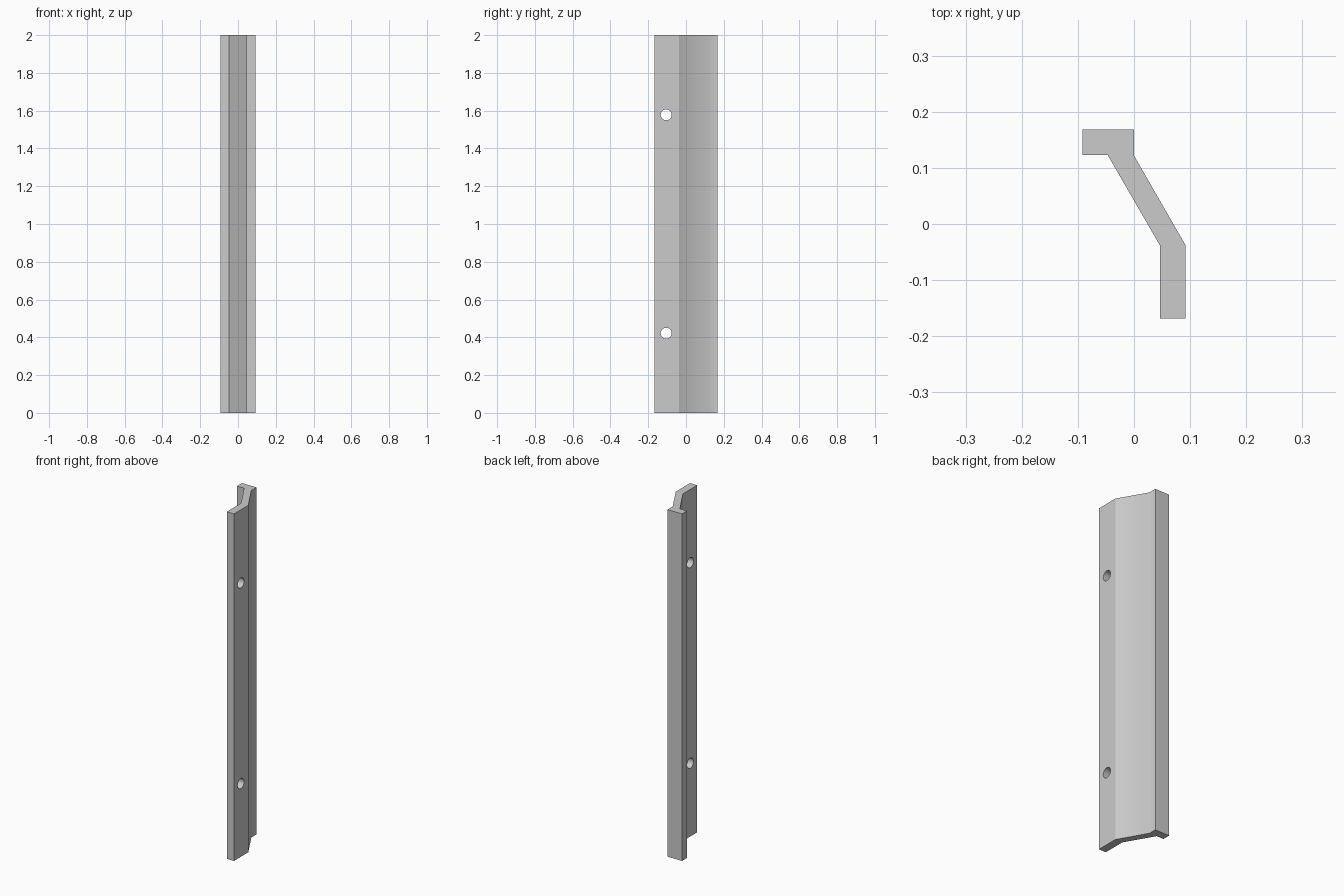
import bpy, bmesh, math
from mathutils import Matrix

if "Cube" in bpy.data.objects:
    bpy.data.objects.remove(bpy.data.objects["Cube"], do_unlink=True)

LENGTH = 2.0
HOLE_Y, HOLE_RADIUS = -0.105, 0.029
HOLE_HEIGHTS = (0.422, 1.578)

# One plain grey for the whole bar
grey = bpy.data.materials.new("light grey")
grey.use_nodes = True
colour = (0.6, 0.6, 0.6, 1)
grey.diffuse_color = colour
grey.node_tree.nodes["Principled BSDF"].inputs["Base Color"].default_value = colour


def make_object(name, bm):
    bmesh.ops.recalc_face_normals(bm, faces=bm.faces)
    mesh = bpy.data.meshes.new(name)
    bm.to_mesh(mesh)
    bm.free()
    mesh.materials.append(grey)
    obj = bpy.data.objects.new(name, mesh)
    bpy.context.collection.objects.link(obj)
    return obj


# Bent bar: short flange, slanted web and long flange, extruded upward
profile = [(-0.092, 0.168), (-0.092, 0.123), (-0.047, 0.123), (0.046, -0.038),
           (0.046, -0.168), (0.092, -0.168), (0.092, -0.038), (0, 0.122), (0, 0.168)]
bm = bmesh.new()
base = bm.faces.new([bm.verts.new((x, y, 0)) for x, y in profile])
top = bmesh.ops.extrude_face_region(bm, geom=[base])["geom"]
bmesh.ops.translate(bm, vec=(0, 0, LENGTH),
                    verts=[v for v in top if isinstance(v, bmesh.types.BMVert)])
bar = make_object("bent_bar", bm)

# Screw holes through the long flange
bm = bmesh.new()
for z in HOLE_HEIGHTS:
    place = Matrix.Translation((0.07, HOLE_Y, z)) @ Matrix.Rotation(math.pi / 2, 4, "Y")
    bmesh.ops.create_cone(bm, cap_ends=True, segments=24, radius1=HOLE_RADIUS,
                          radius2=HOLE_RADIUS, depth=0.1, matrix=place)
cutter = make_object("hole_cutter", bm)
cutter.hide_render = True

cut = bar.modifiers.new("holes", "BOOLEAN")
cut.operation = "DIFFERENCE"
cut.solver = "EXACT"
cut.object = cutter
bpy.ops.object.select_all(action="DESELECT")
bpy.context.view_layer.objects.active = bar
bar.select_set(True)
bpy.ops.object.modifier_apply(modifier=cut.name)
bpy.data.objects.remove(cutter, do_unlink=True)

# Smooth hole walls and the soft upper bend; the lower bend stays crisp
bpy.ops.object.shade_smooth_by_angle(angle=math.radians(32))
for edge in bar.data.edges:
    a, b = (bar.data.vertices[i].co for i in edge.vertices)
    if abs(a.z - b.z) > LENGTH / 2 and a.x > 0.04:
        edge.use_edge_sharp = True
